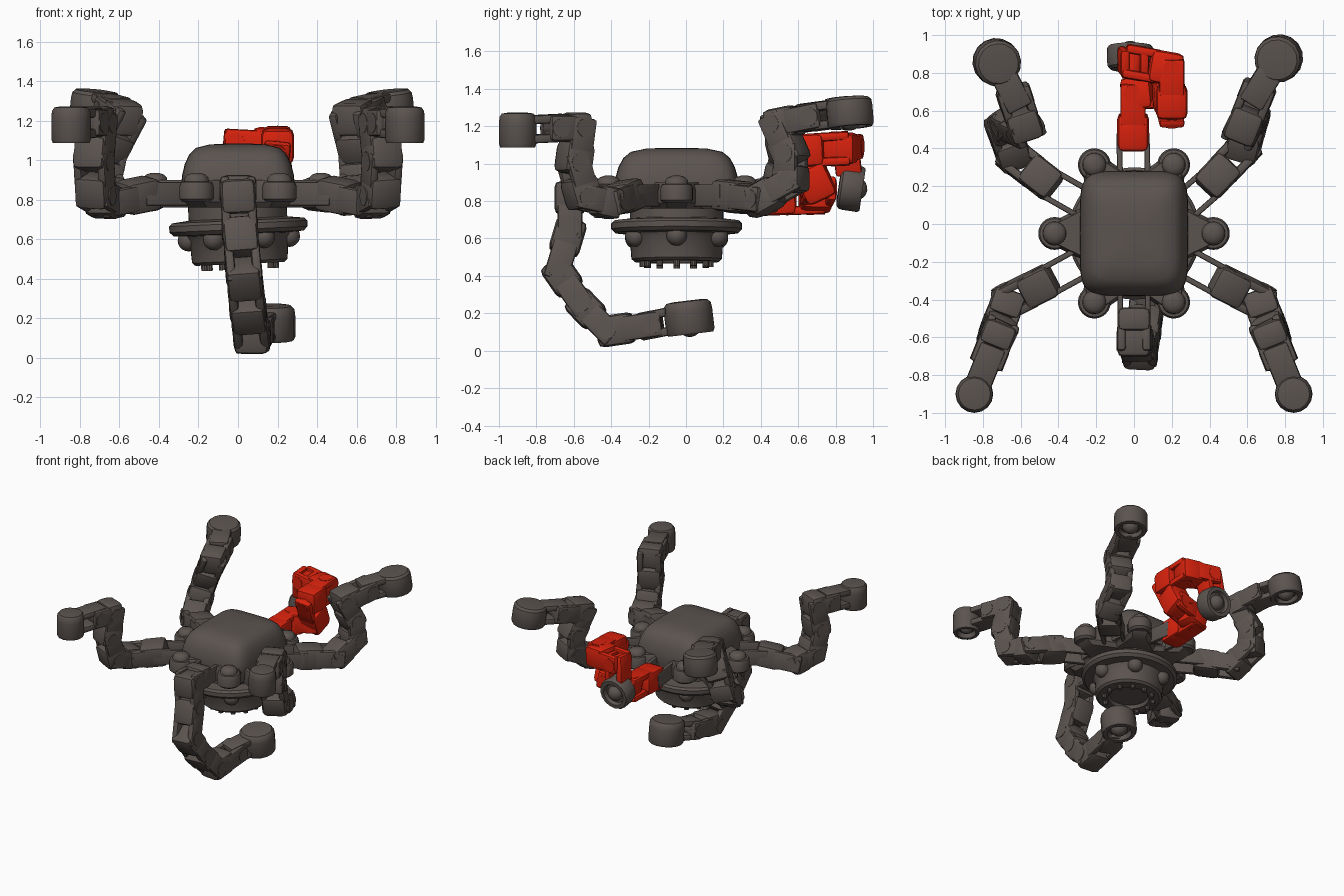
import bpy, bmesh, math
from mathutils import Vector, Matrix

old = bpy.data.objects.get("Cube")
if old:
    bpy.data.objects.remove(old)


def material(name, rgb):
    m = bpy.data.materials.new(name)
    m.use_nodes = True
    m.diffuse_color = (*rgb, 1)
    m.node_tree.nodes["Principled BSDF"].inputs["Base Color"].default_value = (*rgb, 1)
    return m


GREY = material("warm dark grey", (0.105, 0.088, 0.08))
RED = material("signal red", (0.7, 0.016, 0.004))
HUB = Vector((0, -0.05, 0))
made = []


def finish(bm, name, mat=GREY, matrix=Matrix()):
    bmesh.ops.recalc_face_normals(bm, faces=bm.faces)
    mesh = bpy.data.meshes.new(name)
    bm.to_mesh(mesh)
    bm.free()
    mesh.materials.append(mat)
    ob = bpy.data.objects.new(name, mesh)
    ob.matrix_world = matrix
    bpy.context.collection.objects.link(ob)
    made.append(ob)


def add_box(bm, lo, hi, bevel):
    lo, hi = Vector(lo), Vector(hi)
    mat = Matrix.Translation((lo + hi) / 2) @ Matrix.Diagonal((*(hi - lo), 1))
    verts = bmesh.ops.create_cube(bm, size=1, matrix=mat)["verts"]
    edges = list({e for v in verts for e in v.link_edges})
    bmesh.ops.bevel(bm, geom=edges, offset=bevel, segments=2, profile=0.55, affect='EDGES')


def add_cylinder(bm, radius, depth, matrix, sides=16):
    bmesh.ops.create_cone(bm, cap_ends=True, segments=sides, radius1=radius,
                          radius2=radius, depth=depth, matrix=matrix)


def loft(bm, rings):
    """Skin a stack of equal-length point rings and close both ends."""
    loops = [[bm.verts.new(p) for p in ring] for ring in rings]
    n = len(loops[0])
    for a, b in zip(loops, loops[1:]):
        for i in range(n):
            bm.faces.new((a[i], a[(i + 1) % n], b[(i + 1) % n], b[i]))
    bm.faces.new(loops[0])
    bm.faces.new(loops[-1])


def lathe(bm, profile, sides):
    turn = [2 * math.pi * i / sides for i in range(sides)]
    loft(bm, [[(r * math.cos(t), r * math.sin(t), z) for t in turn] for r, z in profile])


def frame(origin, x_axis, side):
    x = Vector(x_axis).normalized()
    if abs(x.dot(side.normalized())) > 0.9:
        side = Vector((0, 0, 1)) if abs(x.z) < 0.7 else Vector((1, 0, 0))
    z = x.cross(side).normalized()
    y = z.cross(x)
    m = Matrix((x, y, z)).transposed().to_4x4()
    m.translation = origin
    return m


def link(name, p, q, side, mat, w=0.18, h=0.168):
    """Chunky block at the near end, two fork cheeks and a pin at the far end."""
    length = (q - p).length
    bm = bmesh.new()
    add_box(bm, (-0.055, -w * 0.49, -h / 2), (length * 0.6, w * 0.49, h / 2), 0.036)
    for s in (-1, 1):
        y0, y1 = sorted((s * w * 0.24, s * w * 0.5))
        add_box(bm, (length * 0.3, y0, -h * 0.4), (length + 0.055, y1, h * 0.4), 0.018)
    pin = Matrix.Translation((length, 0, 0)) @ Matrix.Rotation(math.pi / 2, 4, 'X')
    add_cylinder(bm, 0.05, w * 1.03, pin)
    finish(bm, name, mat, frame(p, q - p, side))


def end_cap(name, centre, axis, r, h):
    """Drum with a rounded crown, an open socket below and a ball inside it."""
    bm = bmesh.new()
    k = h / 2
    lathe(bm, [(r * 0.55, k), (r * 0.85, k * 0.95), (r * 0.97, k * 0.75), (r, k * 0.4),
               (r, -k * 0.8), (r * 0.93, -k), (r * 0.7, -k), (r * 0.62, -k * 0.6)], 16)
    bmesh.ops.create_uvsphere(bm, u_segments=16, v_segments=8, radius=r * 0.5,
                              matrix=Matrix.Translation((0, 0, -k * 0.45)))
    rot = Vector(axis).to_track_quat('Z', 'Y').to_matrix().to_4x4()
    finish(bm, name, GREY, Matrix.Translation(centre) @ rot)


def arm(name, root, points, cap, axis, r, h, side, mat=GREY):
    points = [Vector(p) for p in points]
    root, cap, side = Vector(root), Vector(cap), Vector(side)
    # pair of thin struts out of the hub
    out = points[0] - root
    bm = bmesh.new()
    for s in (-1, 1):
        y0, y1 = sorted((s * 0.058, s * 0.088))
        add_box(bm, (-0.04, y0, -0.06), (out.length + 0.04, y1, 0.06), 0.01)
    finish(bm, name + "_root_struts", GREY, frame(root, out, Vector((-out.y, out.x, 0))))
    for i, (p, q) in enumerate(zip(points, points[1:])):
        link(f"{name}_link_{i + 1}", p, q, side, mat)
    # neck into the cap: upper and lower bars around a slot
    bm = bmesh.new()
    end = max((cap - points[-1]).length - r * 0.6, 0.05)
    for s in (-1, 1):
        z0, z1 = sorted((s * 0.028, s * 0.075))
        add_box(bm, (-0.06, -0.07, z0), (end, 0.07, z1), 0.016)
    add_box(bm, (-0.04, -0.06, -0.05), (end * 0.3, 0.06, 0.05), 0.015)
    finish(bm, name + "_neck", mat, frame(points[-1], cap - points[-1], side))
    end_cap(name + "_end_cap", cap, axis, r, h)


# domed rounded-square shell
def squircle(scale, z, n=48, power=0.36):
    ring = []
    for i in range(n):
        c, s = math.cos(2 * math.pi * i / n), math.sin(2 * math.pi * i / n)
        ring.append((math.copysign(abs(c) ** power, c) * 0.287 * scale,
                     math.copysign(abs(s) ** power, s) * 0.332 * scale, z))
    return ring


bm = bmesh.new()
loft(bm, [squircle(s, z) for s, z in ((0.97, 0.8), (1, 0.86), (0.99, 0.92), (0.94, 0.98),
                                      (0.86, 1.03), (0.74, 1.063), (0.5, 1.08), (0.2, 1.085))])
finish(bm, "dome_shell", matrix=Matrix.Translation(HUB))

# star shaped hub plate
star = []
for k in range(6):
    for d, r in ((-22, 0.33), (-7, 0.45), (7, 0.45), (22, 0.33), (30, 0.29)):
        t = math.radians(60 * k + d)
        star.append((r * math.cos(t), r * math.sin(t)))
bm = bmesh.new()
loft(bm, [[(x * s, y * s, z) for x, y in star]
          for s, z in ((0.9, 0.76), (1, 0.79), (1, 0.86), (0.93, 0.9))])
finish(bm, "hub_plate", matrix=Matrix.Translation(HUB))

# round lugs with ball tops
for k in range(6):
    t = math.radians(60 * k)
    bm = bmesh.new()
    lathe(bm, [(0.07, 0.79), (0.087, 0.805), (0.087, 0.87), (0.078, 0.89), (0.063, 0.892),
               (0.06, 0.912), (0.045, 0.928), (0.02, 0.936)], 24)
    finish(bm, f"lug_{k + 1}", matrix=Matrix.Translation(
        HUB + Vector((0.42 * math.cos(t), 0.42 * math.sin(t), 0))))

# flanged base drum with recessed underside, leaning a little to one side
lean = (Matrix.Translation(HUB + Vector((0, 0, 0.7))) @ Matrix.Rotation(-0.045, 4, 'Y')
        @ Matrix.Translation((0, 0, -0.7)))
bm = bmesh.new()
lathe(bm, [(0.25, 0.79), (0.25, 0.705), (0.335, 0.695), (0.35, 0.68), (0.35, 0.65),
           (0.33, 0.63), (0.265, 0.625), (0.25, 0.6), (0.242, 0.49), (0.225, 0.475),
           (0.15, 0.475), (0.14, 0.5)], 48)
finish(bm, "base_drum", matrix=lean)
bm = bmesh.new()
for k in range(12):
    t = 2 * math.pi * k / 12
    add_cylinder(bm, 0.018, 0.05, Matrix.Translation((0.18 * math.cos(t), 0.18 * math.sin(t), 0.472)), 10)
finish(bm, "base_bolts", matrix=lean)
bm = bmesh.new()
for k in range(6):
    t = math.radians(60 * k)
    bmesh.ops.create_uvsphere(bm, u_segments=16, v_segments=10, radius=0.055, matrix=Matrix.Translation(
        (0.255 * math.cos(t), 0.255 * math.sin(t), 0.605)))
finish(bm, "base_bumps", matrix=lean)

# front corner arms, mirrored left and right
for label, m in (("left", 1), ("right", -1)):
    path = [(0.47, -0.31, 0.83), (0.67, -0.41, 0.79), (0.72, -0.55, 0.82),
            (0.73, -0.6, 1.0), (0.715, -0.575, 1.19), (0.765, -0.7, 1.19)]
    arm("front_" + label + "_arm", (0.25 * m, -0.19, 0.83), [(x * m, y, z) for x, y, z in path],
        (0.845 * m, -0.9, 1.18), (0, 0, 1), 0.1, 0.185, (0.9, 0.42 * m, 0))

# back corner arms, posed differently on each side
arm("back_left_arm", (0.25, 0.08, 0.83),
    [(0.41, 0.22, 0.83), (0.58, 0.4, 0.81), (0.62, 0.56, 0.9),
     (0.61, 0.56, 1.05), (0.57, 0.49, 1.21), (0.65, 0.69, 1.25)],
    (0.765, 0.875, 1.275), (-0.1, -0.08, 1), 0.125, 0.16, (0.9, -0.42, 0))
arm("back_right_arm", (-0.25, 0.1, 0.83),
    [(-0.46, 0.22, 0.83), (-0.64, 0.36, 0.8), (-0.69, 0.51, 0.9),
     (-0.66, 0.54, 1.05), (-0.575, 0.5, 1.21), (-0.63, 0.67, 1.25)],
    (-0.725, 0.855, 1.275), (0.1, -0.08, 1), 0.125, 0.16, (0.9, 0.42, 0))

# front arm curling down and under
arm("front_arm", (0, -0.34, 0.84),
    [(0, -0.5, 0.84), (0, -0.62, 0.85), (0.01, -0.62, 0.65), (0.03, -0.685, 0.43),
     (0.05, -0.56, 0.25), (0.07, -0.42, 0.105), (0.09, -0.18, 0.14)],
    (0.16, 0.015, 0.178), (0, -0.12, 1), 0.13, 0.18, (1, 0, 0))

# coiled rear arm in red
arm("back_arm", (0, 0.24, 0.83),
    [(-0.005, 0.44, 0.81), (-0.005, 0.69, 0.82), (0.18, 0.71, 0.86), (0.2, 0.61, 1.07),
     (0.2, 0.82, 1.08), (0, 0.855, 1.09)],
    (-0.02, 0.88, 0.87), (0, -1, 0.15), 0.122, 0.13, (0, 1, 0), RED)

# smooth the rounded forms, keep creases
bpy.ops.object.select_all(action='DESELECT')
for ob in made:
    ob.select_set(True)
bpy.context.view_layer.objects.active = made[0]
bpy.ops.object.shade_smooth_by_angle(angle=math.radians(35))
